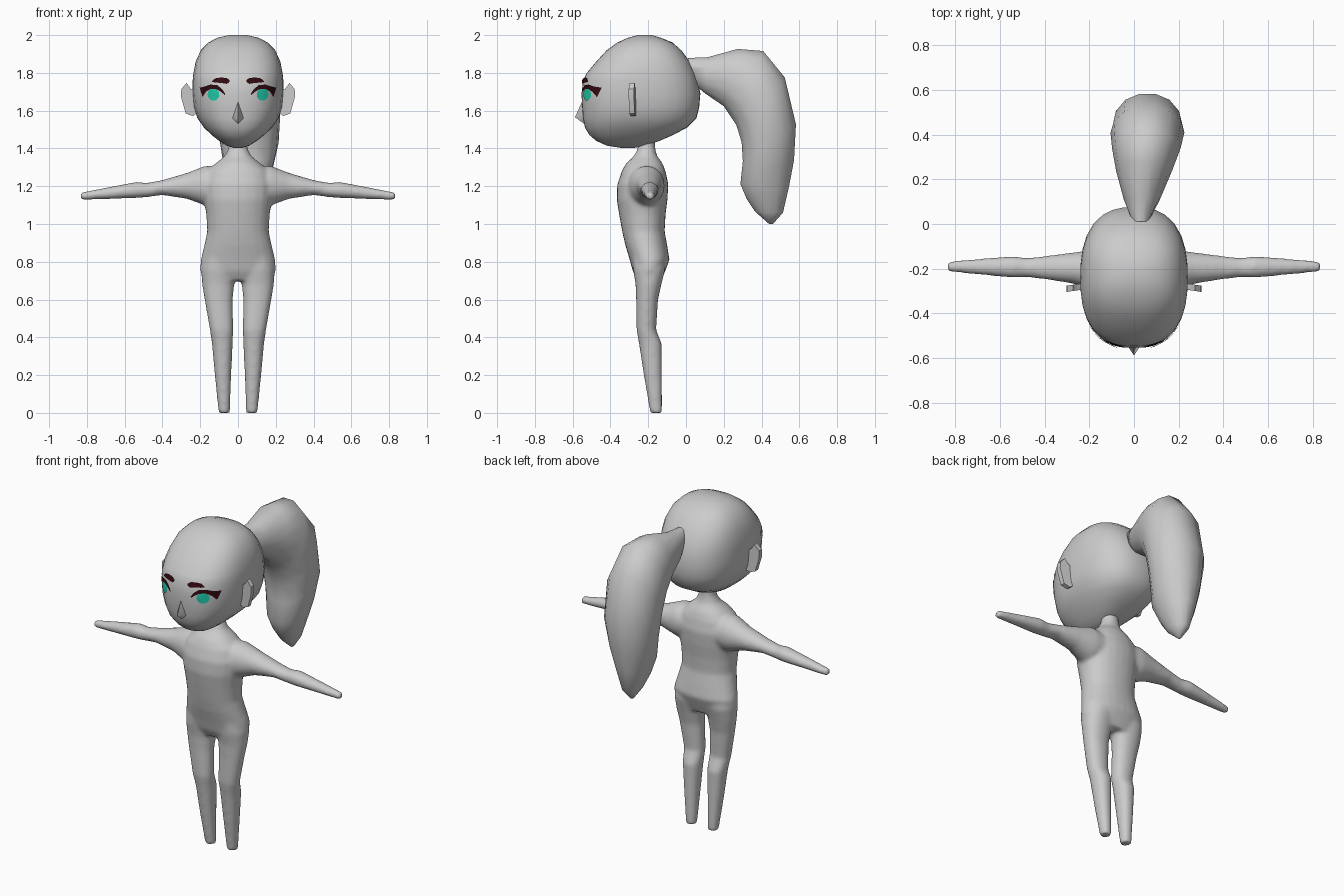
import bpy, bmesh, math
from mathutils import Vector as V
from mathutils.bvhtree import BVHTree

if "Cube" in bpy.data.objects:
    bpy.data.objects.remove(bpy.data.objects["Cube"])


def material(name, rgb):
    m = bpy.data.materials.new(name)
    m.diffuse_color = (*rgb, 1)
    m.use_nodes = True
    m.node_tree.nodes["Principled BSDF"].inputs["Base Color"].default_value = m.diffuse_color
    return m


GREY = material("clay grey", (0.6, 0.6, 0.6))
DARK = material("dark brown", (0.03, 0.003, 0.005))
TEAL = material("teal", (0.015, 0.6, 0.41))


def add_loft(bm, rings, n=24, p=2.0):
    """Rings are (centre, half axis u, half axis v); p above 2 squares the section."""
    loops = []
    for c, u, v in rings:
        loop = []
        for i in range(n):
            a = 2 * math.pi * i / n
            ca, sa = math.cos(a), math.sin(a)
            k = (abs(ca) ** p + abs(sa) ** p) ** (-1 / p)
            loop.append(bm.verts.new(V(c) + V(u) * ca * k + V(v) * sa * k))
        loops.append(loop)
    for a, b in zip(loops, loops[1:]):
        for i in range(n):
            j = (i + 1) % n
            bm.faces.new((a[i], a[j], b[j], b[i]))
    bm.faces.new(loops[0][::-1])
    bm.faces.new(loops[-1])


def level(z, half, yf, yb, x=0):
    """Horizontal section given by its half width, front y and back y."""
    return (x, (yf + yb) / 2, z), (half, 0, 0), (0, (yb - yf) / 2, 0)


def finish(name, bm, mat, angle=60):
    bmesh.ops.recalc_face_normals(bm, faces=bm.faces[:])
    me = bpy.data.meshes.new(name)
    bm.to_mesh(me)
    bm.free()
    me.materials.append(mat)
    ob = bpy.data.objects.new(name, me)
    bpy.context.collection.objects.link(ob)
    bpy.context.view_layer.objects.active = ob
    ob.select_set(True)
    bpy.ops.object.shade_smooth_by_angle(angle=math.radians(angle))
    ob.select_set(False)
    return ob


# Body: torso, legs and arms fused into one smooth skin
TORSO = [(.70, .17, -.255, -.13), (.75, .20, -.282, -.11), (.81, .198, -.298, -.087),
         (.89, .178, -.322, -.1), (.96, .163, -.338, -.113), (1.05, .168, -.354, -.108),
         (1.13, .18, -.367, -.098), (1.21, .185, -.364, -.093), (1.28, .165, -.34, -.108),
         (1.32, .12, -.318, -.123), (1.36, .07, -.275, -.153), (1.40, .05, -.255, -.163),
         (1.47, .047, -.255, -.165)]
# z, inner x, outer x, front y, back y
LEG = [(0, .043, .103, -.19, -.126), (.2, .036, .123, -.224, -.127), (.365, .028, .138, -.249, -.128),
       (.44, .025, .149, -.262, -.158), (.6, .028, .177, -.264, -.148), (.68, .02, .19, -.267, -.13),
       (.76, .01, .195, -.28, -.11), (.84, .02, .175, -.285, -.115)]
# x, z, half height, y, half depth
ARM = [(.06, 1.2, .09, -.215, .1), (.17, 1.203, .107, -.208, .095), (.27, 1.202, .069, -.197, .07),
       (.40, 1.193, .04, -.195, .052), (.48, 1.18, .038, -.195, .043), (.54, 1.18, .043, -.192, .049),
       (.835, 1.147, .02, -.19, .023)]
bm = bmesh.new()
add_loft(bm, [level(*r) for r in TORSO], p=2.2)
for s in (-1, 1):
    add_loft(bm, [level(z, (o - i) / 2, f, b, s * (i + o) / 2) for z, i, o, f, b in LEG], p=2.2)
    add_loft(bm, [((s * x, y, z), (0, hy, 0), (0, 0, hz)) for x, z, hz, y, hy in ARM])
body = finish("body", bm, GREY)
remesh = body.modifiers.new("fuse", 'REMESH')
remesh.mode = 'VOXEL'
remesh.voxel_size = 0.011
remesh.use_smooth_shade = True
soften = body.modifiers.new("soften", 'SMOOTH')
soften.factor = 0.5
soften.iterations = 8

# Head
HEAD = [(1.402, .02, -.34, -.28), (1.415, .06, -.42, -.21), (1.44, .10, -.475, -.14),
        (1.47, .138, -.51, -.07), (1.51, .18, -.535, .005), (1.56, .215, -.545, .055),
        (1.62, .234, -.55, .07), (1.69, .24, -.553, .076), (1.76, .24, -.545, .062),
        (1.80, .236, -.525, .05), (1.86, .224, -.475, .02), (1.92, .197, -.42, -.025),
        (1.96, .158, -.365, -.07), (1.985, .112, -.31, -.13), (2.0, .05, -.255, -.18)]
bm = bmesh.new()
add_loft(bm, [level(*r) for r in HEAD], n=32, p=2.5)
face = BVHTree.FromBMesh(bm)
finish("head", bm, GREY)

# Nose: small pointed wedge
bm = bmesh.new()
tip, top, left, right, low = [bm.verts.new(c) for c in (
    (0, -.588, 1.565), (0, -.545, 1.66), (-.035, -.535, 1.56), (.035, -.535, 1.56), (0, -.53, 1.525))]
for f in ((tip, top, left), (tip, right, top), (tip, left, low), (tip, low, right),
          (top, right, low, left)):
    bm.faces.new(f)
finish("nose", bm, GREY)

# Ears: thin rounded flaps
EAR = [(.21, 1.70), (.25, 1.715), (.272, 1.747), (.30, 1.715), (.302, 1.675), (.277, 1.585),
       (.24, 1.572), (.21, 1.59)]
for s, side in ((-1, "left"), (1, "right")):
    bm = bmesh.new()
    f = bm.faces.new([bm.verts.new((s * x, -.262 - .15 * (x - .21), z)) for x, z in EAR])
    ext = bmesh.ops.extrude_face_region(bm, geom=[f])['geom']
    bmesh.ops.translate(bm, vec=(0, -.028, 0), verts=[e for e in ext if isinstance(e, bmesh.types.BMVert)])
    finish(side + "_ear", bm, GREY, 35)

# Ponytail: (outer y, z), (inner y, z), half width, centre x
TAIL = [(.01, 1.88, .03, 1.75, .04, .03), (.115, 1.885, .10, 1.69, .08, .035),
        (.275, 1.93, .20, 1.62, .125, .045), (.41, 1.92, .265, 1.52, .153, .055),
        (.525, 1.78, .292, 1.43, .165, .06), (.585, 1.53, .298, 1.33, .155, .06),
        (.575, 1.34, .285, 1.21, .125, .055), (.548, 1.2, .32, 1.13, .09, .05),
        (.515, 1.06, .365, 1.065, .05, .05), (.46, 1.0, .44, 1.0, .01, .05)]
bm = bmesh.new()
add_loft(bm, [((x, (yo + yi) / 2, (zo + zi) / 2), (w, 0, 0), (0, (yo - yi) / 2, (zo - zi) / 2))
              for yo, zo, yi, zi, w, x in TAIL], n=14, p=2.1)
finish("ponytail", bm, GREY)


# Eyes, lashes and brows: thin plates laid on the face
def on_face(x, z, lift):
    hit = face.ray_cast(V((x, -2, z)), V((0, 1, 0)))[0]
    return hit + V((0, -lift, 0))


def strip(name, upper, lower, s, lift, mat):
    bm = bmesh.new()
    rows = [[bm.verts.new(on_face(s * x, z, lift)) for x, z in row] for row in (upper, lower)]
    for i in range(len(upper) - 1):
        bm.faces.new((rows[0][i], rows[0][i + 1], rows[1][i + 1], rows[1][i]))
    finish(name, bm, mat)


for s, side in ((-1, "left"), (1, "right")):
    bm = bmesh.new()
    mid = bm.verts.new(on_face(s * .13, 1.686, .006))
    rim = [bm.verts.new(on_face(s * (.13 + .031 * math.cos(i * math.pi / 8)),
                                1.686 + .033 * math.sin(i * math.pi / 8), .006)) for i in range(16)]
    for i in range(16):
        bm.faces.new((mid, rim[i], rim[(i + 1) % 16]))
    finish(side + "_iris", bm, TEAL)
    strip(side + "_lash",
          [(.068, 1.69), (.085, 1.715), (.11, 1.735), (.145, 1.738), (.175, 1.728), (.203, 1.722)],
          [(.07, 1.683), (.09, 1.7), (.113, 1.713), (.145, 1.716), (.17, 1.7), (.188, 1.672)], s, .008, DARK)
    strip(side + "_brow",
          [(.045, 1.762), (.06, 1.772), (.09, 1.776), (.12, 1.771), (.138, 1.757)],
          [(.045, 1.752), (.06, 1.742), (.09, 1.747), (.12, 1.749), (.138, 1.753)], s, .008, DARK)
